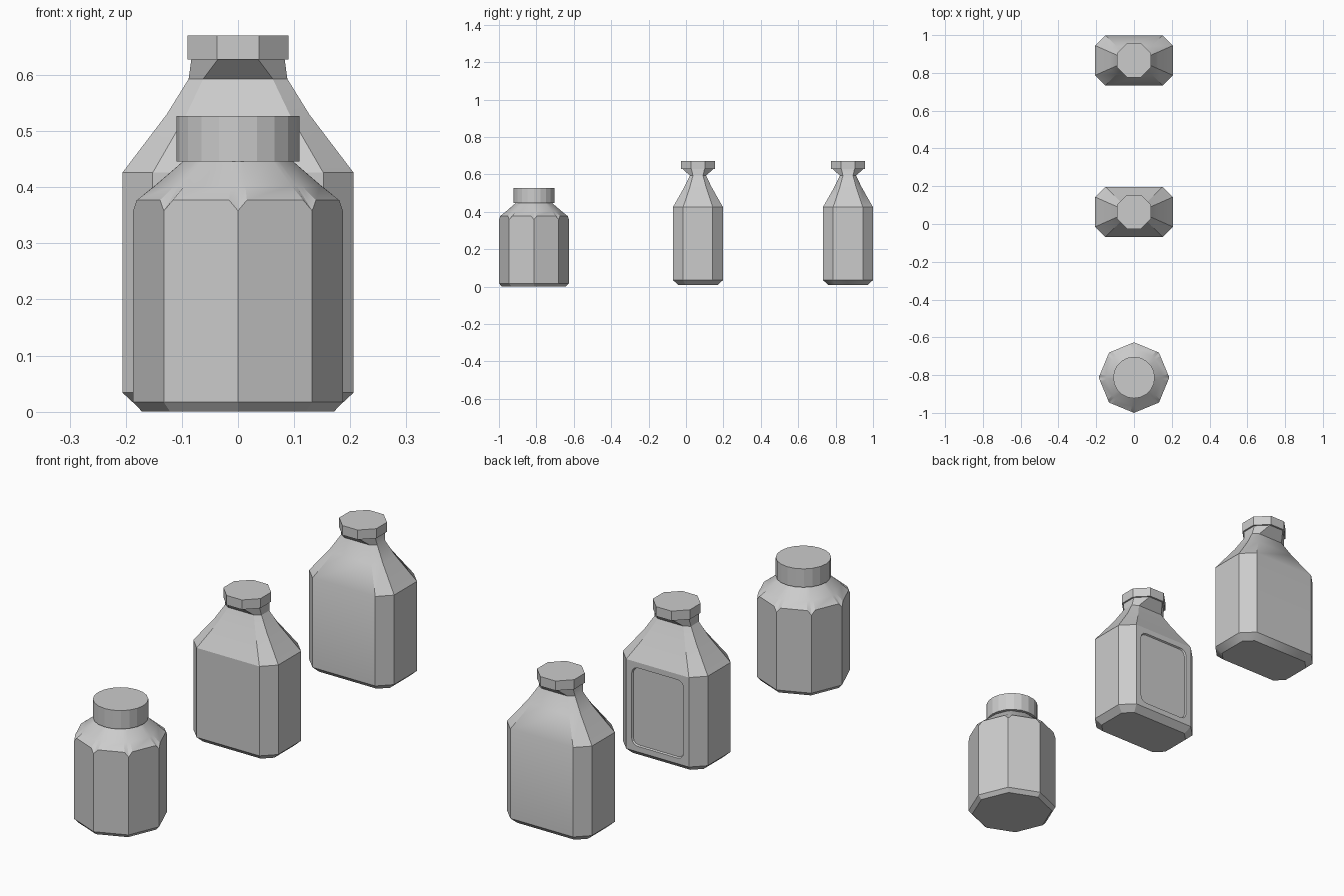
import bpy, bmesh, math

if "Cube" in bpy.data.objects:
    bpy.data.objects.remove(bpy.data.objects["Cube"])


def loft(name, rings, loc, smooth=None):
    """Closed solid through rings of equal point count."""
    bm = bmesh.new()
    vr = [[bm.verts.new(p) for p in r] for r in rings]
    n = len(vr[0])
    for a, b in zip(vr, vr[1:]):
        for i in range(n):
            j = (i + 1) % n
            bm.faces.new((a[i], a[j], b[j], b[i]))
    bm.faces.new(vr[0][::-1])
    bm.faces.new(vr[-1])
    bmesh.ops.recalc_face_normals(bm, faces=bm.faces)
    me = bpy.data.meshes.new(name)
    bm.to_mesh(me)
    bm.free()
    ob = bpy.data.objects.new(name, me)
    bpy.context.collection.objects.link(ob)
    ob.location = loc
    if smooth:
        smooth_by_angle(ob, smooth)
    return ob


def activate(ob):
    bpy.ops.object.select_all(action='DESELECT')
    ob.select_set(True)
    bpy.context.view_layer.objects.active = ob


def smooth_by_angle(ob, deg):
    activate(ob)
    bpy.ops.object.shade_smooth_by_angle(angle=math.radians(deg))


def chamfered(hx, hy, fx, fy, z):
    """Eight-sided ring: half sizes hx, hy; flat half widths fx, fy."""
    return [(hx, -fy, z), (hx, fy, z), (fx, hy, z), (-fx, hy, z),
            (-hx, fy, z), (-hx, -fy, z), (-fx, -hy, z), (fx, -hy, z)]


def circle(r, z, n):
    return [(r * math.cos(math.tau * i / n), r * math.sin(math.tau * i / n), z)
            for i in range(n)]


# Chamfered bottles with flared necks
def bottle(prefix, y, smooth):
    rings = [chamfered(*p) for p in (
        (.178, .105, .140, .067, .008),
        (.206, .133, .152, .079, .034),
        (.206, .133, .152, .079, .426),
        (.127, .074, .092, .044, .530),
        (.088, .043, .062, .027, .593),
        (.083, .083, .035, .035, .629))]
    body = loft(prefix + "_bottle_body", rings, (0, y, 0), smooth)
    loft(prefix + "_bottle_cap",
         [chamfered(.09, .09, .037, .037, z) for z in (.628, .670)], (0, y, 0))
    return body


bottle("back", .866, 35)
middle = bottle("middle", .064, 20)


# Rounded recessed label panel on the rear of the middle bottle
def panel_ring(hx, hz, r, y):
    pts = []
    for q, (sx, sz) in enumerate(((1, 1), (-1, 1), (-1, -1), (1, -1))):
        for k in range(4):
            a = math.radians(90 * q + 30 * k)
            pts.append((sx * (hx - r) + r * math.cos(a), y,
                        sz * (hz - r) + r * math.sin(a)))
    return pts


cutter = loft("label_cutter", [panel_ring(.122, .168, .026, .126),
                               panel_ring(.129, .175, .030, .140)],
              (0, .064, .230))
cutter.hide_render = True
mod = middle.modifiers.new("label_recess", 'BOOLEAN')
mod.operation = 'DIFFERENCE'
mod.solver = 'EXACT'
mod.object = cutter
activate(middle)
bpy.ops.object.modifier_apply(modifier=mod.name)
bpy.data.objects.remove(cutter, do_unlink=True)
smooth_by_angle(middle, 20)

# Octagonal jar with scalloped shoulder
JAR = (0, -.813, 0)


def jar_ring(r, corner_z, flat_z):
    """Octagon with two extra points beside each corner."""
    c = [(r * math.cos(math.tau * i / 8), r * math.sin(math.tau * i / 8))
         for i in range(8)]
    out = []
    for i in range(8):
        (ax, ay), (bx, by) = c[i], c[(i + 1) % 8]
        out.append((ax, ay, corner_z))
        for t in (.12, .88):
            out.append((ax + (bx - ax) * t, ay + (by - ay) * t, flat_z))
    return out


def shoulder_ring(r, z):
    """Circle whose points line up with the octagon points."""
    return [(r * x / math.hypot(x, y), r * y / math.hypot(x, y), z)
            for x, y, _ in jar_ring(1, 0, 0)]


loft("jar_body", [jar_ring(.171, 0, 0), jar_ring(.187, .017, .017),
                  jar_ring(.187, .358, .377), shoulder_ring(.148, .403),
                  shoulder_ring(.097, .447)], JAR, 30)
loft("jar_cap", [circle(.11, z, 20) for z in (.446, .527)], JAR)
